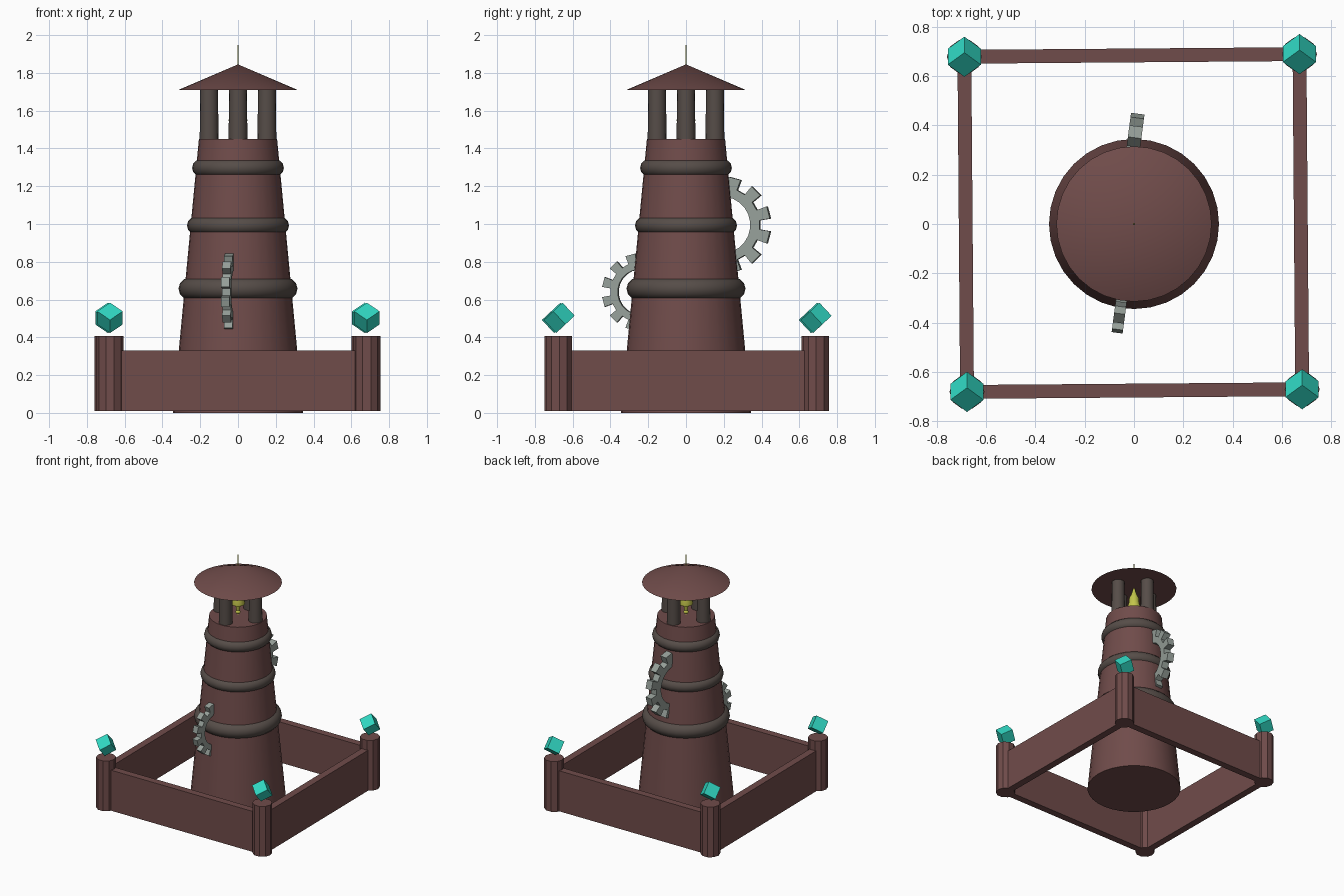
import bpy, bmesh, math
from mathutils import Matrix, Vector

if "Cube" in bpy.data.objects:
    bpy.data.objects.remove(bpy.data.objects["Cube"])


def material(name, rgb):
    m = bpy.data.materials.new(name)
    m.diffuse_color = (*rgb, 1)
    m.use_nodes = True
    m.node_tree.nodes["Principled BSDF"].inputs["Base Color"].default_value = m.diffuse_color
    return m


BROWN = material("red_brown", (0.162, 0.072, 0.069))
STONE = material("dark_stone", (0.093, 0.074, 0.065))
METAL = material("grey_metal", (0.31, 0.355, 0.325))
TEAL = material("teal_crystal", (0.03, 0.68, 0.54))
GOLD = material("yellow_brass", (0.55, 0.56, 0.07))


def make(name, bm, mat, matrix=Matrix(), smooth=True):
    bmesh.ops.recalc_face_normals(bm, faces=bm.faces)
    me = bpy.data.meshes.new(name)
    bm.to_mesh(me)
    bm.free()
    ob = bpy.data.objects.new(name, me)
    bpy.context.collection.objects.link(ob)
    me.materials.append(mat)
    ob.matrix_world = matrix
    if smooth:
        bpy.ops.object.select_all(action='DESELECT')
        ob.select_set(True)
        bpy.context.view_layer.objects.active = ob
        bpy.ops.object.shade_smooth_by_angle(angle=math.radians(35))
    return ob


def lathe(name, profile, mat, segs=32, xy=(0, 0), smooth=True, closed=False):
    """Spin (radius, z) points around the vertical axis."""
    bm = bmesh.new()
    vs = [bm.verts.new((r, 0, z)) for r, z in profile]
    pairs = list(zip(vs, vs[1:])) + ([(vs[-1], vs[0])] if closed else [])
    es = [bm.edges.new(p) for p in pairs]
    bmesh.ops.spin(bm, geom=vs + es, cent=(0, 0, 0), axis=(0, 0, 1),
                   angle=math.tau, steps=segs, use_duplicate=False)
    bmesh.ops.remove_doubles(bm, verts=bm.verts, dist=1e-5)
    return make(name, bm, mat, Matrix.Translation((*xy, 0)), smooth)


def box(name, size, mat, matrix):
    bm = bmesh.new()
    bmesh.ops.create_cube(bm, size=1)
    bmesh.ops.scale(bm, vec=size, verts=bm.verts)
    return make(name, bm, mat, matrix, False)


def gear(name, inner, root, tip, thick, matrix, teeth=12):
    """Toothed ring in the YZ plane."""
    bm = bmesh.new()
    step = math.tau / teeth
    ins, outs = [], []
    for i in range(teeth):
        for frac, r in ((-.27, root), (-.25, tip), (.25, tip), (.27, root)):
            a = (i + .5 + frac) * step
            for lst, rad in ((ins, inner), (outs, r)):
                lst.append(bm.verts.new((-thick / 2, rad * math.cos(a), rad * math.sin(a))))
    n = len(ins)
    faces = [bm.faces.new((ins[i], outs[i], outs[(i + 1) % n], ins[(i + 1) % n]))
             for i in range(n)]
    ext = bmesh.ops.extrude_face_region(bm, geom=faces, use_keep_orig=True)
    bmesh.ops.translate(bm, vec=(thick, 0, 0),
                        verts=[g for g in ext["geom"] if isinstance(g, bmesh.types.BMVert)])
    return make(name, bm, METAL, matrix, False)


# Tapered tower
lathe("tower_body", [(0, 0), (.345, 0), (.207, 1.45), (0, 1.45)], BROWN)

# Bands round the tower
for i, (z, outer, minor) in enumerate([(.658, .315, .057), (.992, .27, .046), (1.297, .243, .046)]):
    ring = [(outer - minor + minor * math.cos(k * math.tau / 12),
             z + minor * math.sin(k * math.tau / 12)) for k in range(12)]
    lathe(f"tower_band_{i + 1}", ring, STONE, closed=True)

# Belfry pillars and roof
for i, (x, y) in enumerate([(.153, 0), (-.153, 0), (0, .153), (0, -.153)]):
    lathe(f"belfry_pillar_{i + 1}", [(0, 1.44), (.05, 1.44), (.047, 1.715), (0, 1.715)],
          STONE, 16, (x, y))
lathe("roof", [(0, 1.71), (.315, 1.71), (0, 1.845)], BROWN)

# Bell with clapper, hung from a thin spire
lathe("bell_and_spire", [(0, 2), (.004, 1.84), (.006, 1.72), (.012, 1.69), (.022, 1.66),
                         (.036, 1.63), (.04, 1.585), (.05, 1.55), (.048, 1.54), (.018, 1.525),
                         (.012, 1.49), (.02, 1.475), (0, 1.455)], GOLD, 16)

# Gears half sunk in the tower
turn = Matrix.Rotation(math.radians(-7.5), 4, 'Z')
gear("front_gear", .12, .16, .205, .045, Matrix.Translation((-.042, -.24, .64)) @ turn)
gear("back_gear", .15, .2, .257, .055, Matrix.Translation((-.018, .195, .995)) @ turn)

# Square fence: posts, rails and floating crystals, turned half a degree
fence = Matrix.Translation((-.003, .004, 0)) @ Matrix.Rotation(math.radians(.45), 4, 'Z')
H = .68
for i in range(4):
    q = fence @ Matrix.Rotation(i * math.pi / 2, 4, 'Z')
    box(f"fence_rail_{i + 1}", (2 * H, .056, .32), BROWN, q @ Matrix.Translation((0, -H, .17)))
    c = q @ Vector((H, -H, 0))
    lathe(f"fence_post_{i + 1}", [(0, .01), (.071, .01), (.071, .407), (0, .407)],
          BROWN, 10, (c.x, c.y), smooth=False)
    box(f"crystal_{i + 1}", (.095,) * 3, TEAL,
        Matrix.Translation((c.x, c.y, .503)) @ Matrix.Rotation(math.radians(43), 4, 'X')
        @ Matrix.Rotation(math.radians(45), 4, 'Z'))
